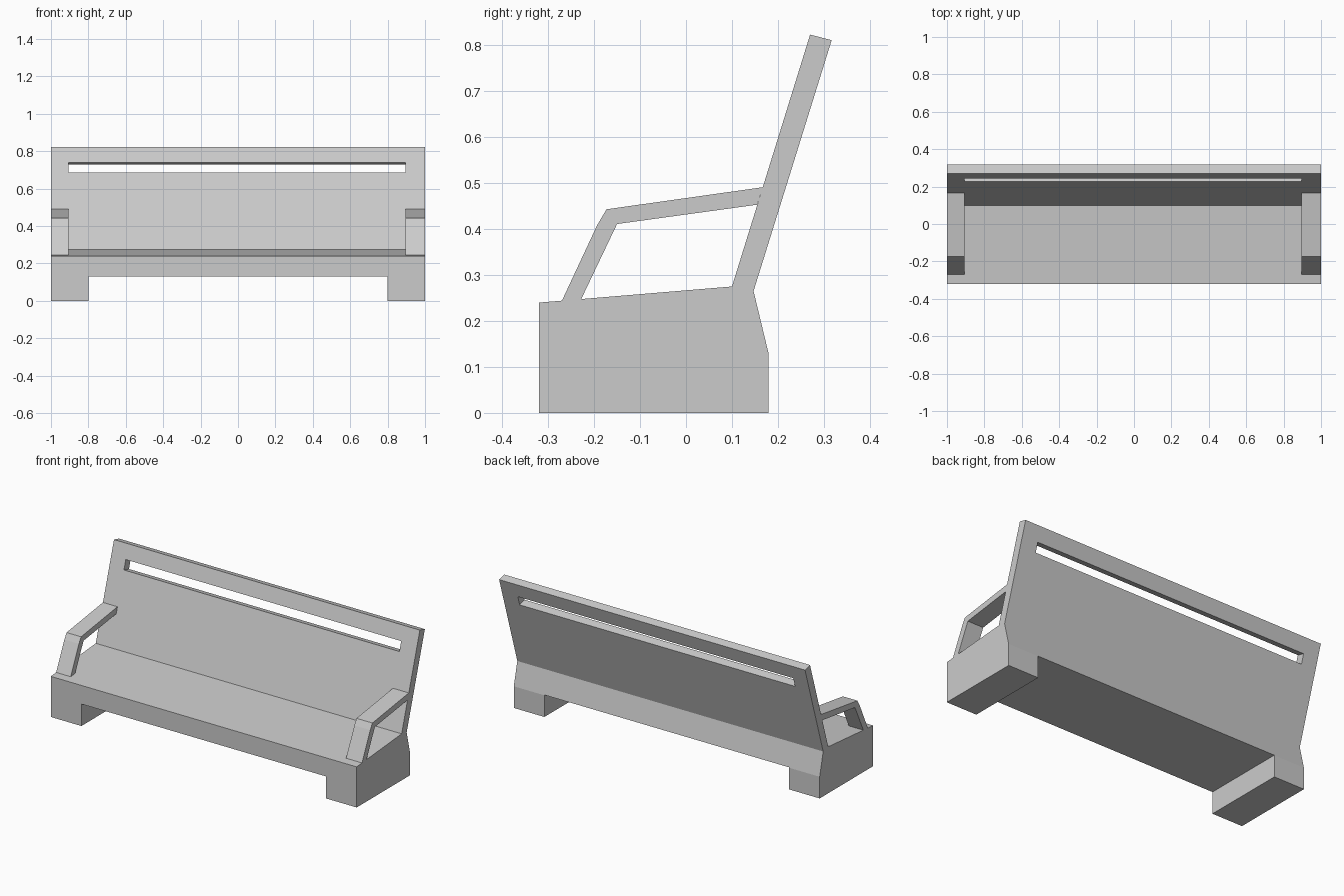
import bpy, bmesh

if "Cube" in bpy.data.objects:
    bpy.data.objects.remove(bpy.data.objects["Cube"])


def extrude_profile(name, profile, x0, x1):
    """Extrude a (y, z) outline from x0 to x1 into a closed solid."""
    bm = bmesh.new()
    face = bm.faces.new([bm.verts.new((x0, y, z)) for y, z in profile])
    ext = bmesh.ops.extrude_face_region(bm, geom=[face])
    verts = [v for v in ext["geom"] if isinstance(v, bmesh.types.BMVert)]
    bmesh.ops.translate(bm, verts=verts, vec=(x1 - x0, 0, 0))
    bmesh.ops.recalc_face_normals(bm, faces=bm.faces[:])
    mesh = bpy.data.meshes.new(name)
    bm.to_mesh(mesh)
    bm.free()
    obj = bpy.data.objects.new(name, mesh)
    bpy.context.collection.objects.link(obj)
    return obj


def cut(obj, cutter):
    cutter.hide_render = True
    cutter.hide_set(True)
    mod = obj.modifiers.new(cutter.name, 'BOOLEAN')
    mod.operation = 'DIFFERENCE'
    mod.solver = 'EXACT'
    mod.object = cutter


INNER_LEFT, INNER_RIGHT = -0.905, 0.896

# Seat, feet and leaning backrest share one side profile
bench = extrude_profile("bench_body", [
    (-0.32, 0), (0.18, 0), (0.18, 0.128), (0.147, 0.265),
    (0.317, 0.811), (0.27, 0.823), (0.10, 0.275), (-0.32, 0.24)], -1, 1)

# Opening under the seat, leaving a foot at each end
cut(bench, extrude_profile("leg_gap_cutter", [
    (-0.5, -0.1), (0.5, -0.1), (0.5, 0.13), (-0.5, 0.13)], -0.8, 0.8))

# Long slot cut square to the tilted backrest
edge_low, edge_high = (0.2275, 0.685), (0.2446, 0.740)
depth = (0.957, -0.25)


def offset(p, d):
    return (p[0] + depth[0] * d, p[1] + depth[1] * d)


cut(bench, extrude_profile("back_slot_cutter", [
    offset(edge_low, -0.05), offset(edge_low, 0.12),
    offset(edge_high, 0.12), offset(edge_high, -0.05)], INNER_LEFT, INNER_RIGHT))

# Bent armrests at both ends
arm = [(-0.27, 0.244), (-0.193, 0.409), (-0.173, 0.443), (0.167, 0.491),
       (0.155, 0.453), (-0.15, 0.411), (-0.228, 0.2475)]
for side, x0, x1 in (("left", -1, INNER_LEFT), ("right", INNER_RIGHT, 1)):
    extrude_profile(side + "_armrest", arm, x0, x1)
